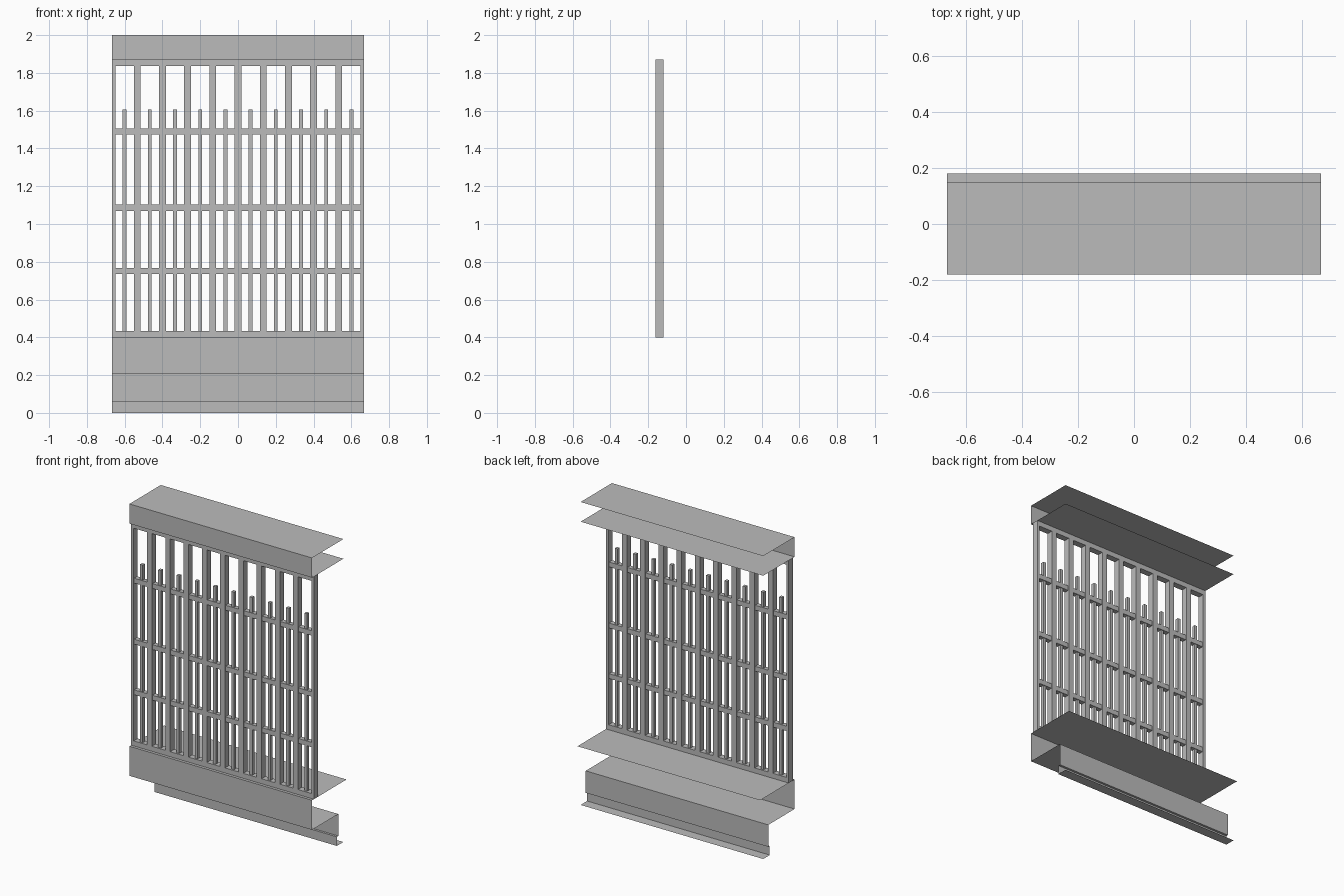
import bpy, bmesh

cube = bpy.data.objects.get("Cube")
if cube:
    bpy.data.objects.remove(cube, do_unlink=True)

HALF = 0.667          # half the overall width
GRILLE_Y = -0.14      # centre plane of the grille
BAYS = 10
PITCH = 2 * HALF / BAYS

grey = bpy.data.materials.new("plain_grey")
grey.use_nodes = True
grey.diffuse_color = (0.5, 0.5, 0.5, 1)
grey.node_tree.nodes["Principled BSDF"].inputs["Base Color"].default_value = (0.5, 0.5, 0.5, 1)


def finish(name, bm):
    mesh = bpy.data.meshes.new(name)
    bm.to_mesh(mesh)
    bm.free()
    mesh.materials.append(grey)
    obj = bpy.data.objects.new(name, mesh)
    bpy.context.collection.objects.link(obj)


def folded_sheet(name, profile):
    """Extrude an open (y, z) profile across the full width."""
    bm = bmesh.new()
    rows = [[bm.verts.new((x, y, z)) for x in (-HALF, HALF)] for y, z in profile]
    for a, b in zip(rows, rows[1:]):
        bm.faces.new((a[0], b[0], b[1], a[1]))
    finish(name, bm)


def add_box(bm, x0, x1, z0, z1, depth):
    """Add a box centred on the grille plane."""
    size = (x1 - x0, depth, z1 - z0)
    centre = ((x0 + x1) / 2, GRILLE_Y, (z0 + z1) / 2)
    for v in bmesh.ops.create_cube(bm, size=1)["verts"]:
        v.co = [c + p * s for c, p, s in zip(centre, v.co, size)]


# Folded sheets above and below the grille
folded_sheet("head_channel", [(0.147, 2), (-0.18, 2), (-0.18, 1.87), (0.147, 1.87)])
folded_sheet("sill_and_base", [(0.18, 0.4), (-0.18, 0.4), (-0.18, 0.205), (0.094, 0.205),
                               (0.094, 0.06), (0.079, 0.06), (0.079, 0), (0.147, 0)])

# Outer rails of the grille
bm = bmesh.new()
for z0, z1 in ((0.4, 0.433), (1.837, 1.87)):
    add_box(bm, -HALF, HALF, z0, z1, 0.042)
finish("frame_rails", bm)

# Full-height stiles, half width at both ends
bm = bmesh.new()
for i in range(BAYS + 1):
    x = -HALF + i * PITCH
    add_box(bm, max(x - 0.018, -HALF), min(x + 0.018, HALF), 0.433, 1.837, 0.042)
finish("stiles", bm)

# Cross rails between the stiles
bm = bmesh.new()
for z in (0.752, 1.086, 1.489):
    for i in range(BAYS):
        x = -HALF + i * PITCH
        add_box(bm, x + 0.018, x + PITCH - 0.018, z - 0.016, z + 0.016, 0.032)
finish("cross_rails", bm)

# Slim bars standing in the middle of each bay
bm = bmesh.new()
for i in range(BAYS):
    x = -HALF + (i + 0.5) * PITCH
    add_box(bm, x - 0.01, x + 0.01, 0.433, 1.605, 0.022)
finish("slim_bars", bm)
